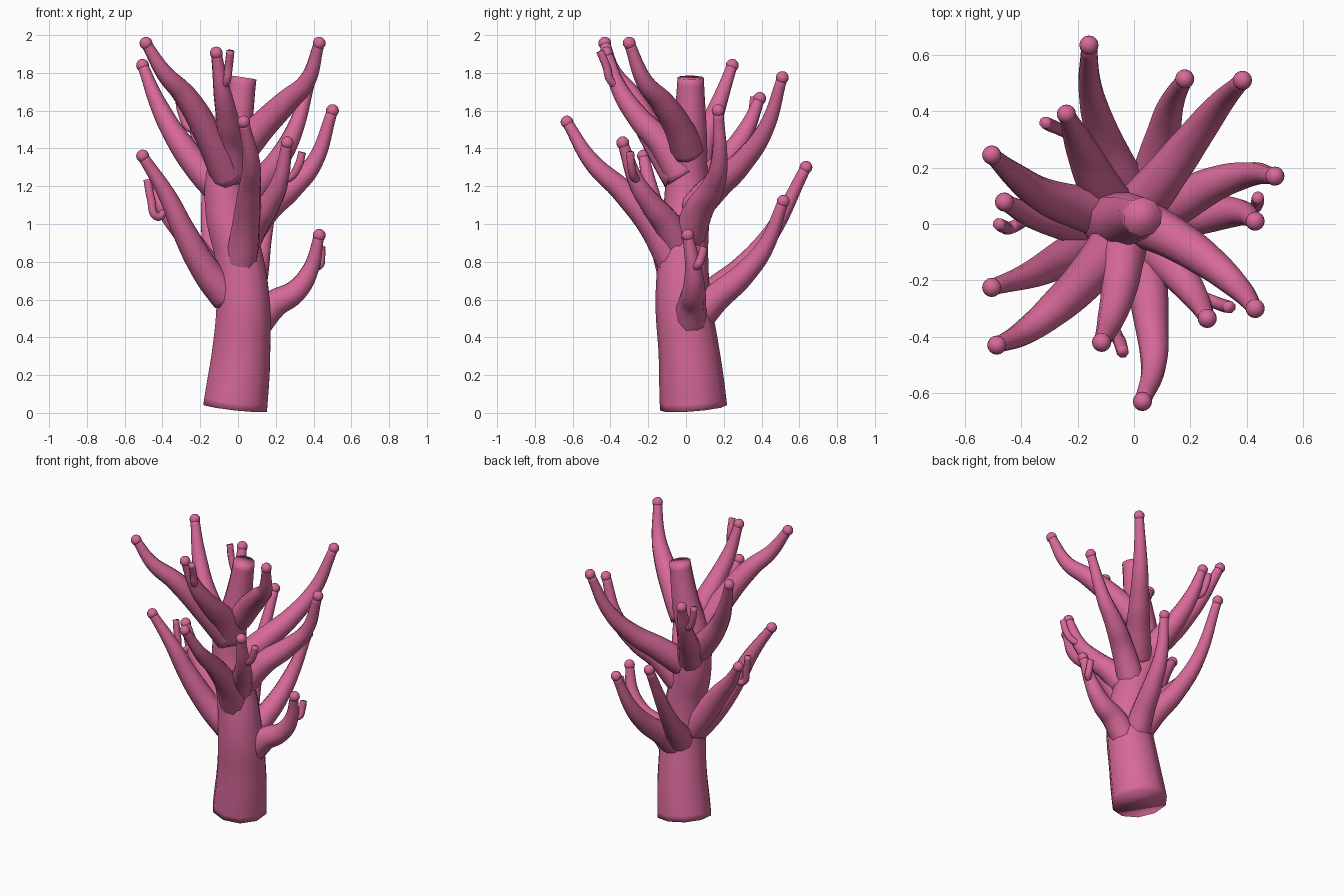
import bpy, bmesh, math

pink = bpy.data.materials.new("coral pink")
pink.diffuse_color = (0.68, 0.14, 0.32, 1)


def finish(obj, name, angle):
    obj.name = name
    obj.data.materials.clear()
    obj.data.materials.append(pink)
    bpy.ops.object.select_all(action='DESELECT')
    obj.select_set(True)
    bpy.context.view_layer.objects.active = obj
    bpy.ops.object.shade_smooth_by_angle(angle=math.radians(angle))


def tube(name, points, radii, sides=8):
    """Smooth tapered tube whose end caps are welded and shaded softly."""
    curve = bpy.data.curves.new(name, 'CURVE')
    curve.dimensions = '3D'
    curve.bevel_depth = 1.0
    curve.bevel_resolution = (sides - 4) // 2
    curve.use_fill_caps = True
    curve.resolution_u = 8
    spline = curve.splines.new('BEZIER')
    spline.bezier_points.add(len(points) - 1)
    spline.radius_interpolation = 'CARDINAL'
    for bp, co, r in zip(spline.bezier_points, points, radii):
        bp.co = co
        bp.radius = r
        bp.handle_left_type = bp.handle_right_type = 'AUTO'
    obj = bpy.data.objects.new(name, curve)
    bpy.context.collection.objects.link(obj)
    bpy.ops.object.select_all(action='DESELECT')
    obj.select_set(True)
    bpy.context.view_layer.objects.active = obj
    bpy.ops.object.convert(target='MESH')
    obj = bpy.context.object
    # Weld the caps to the tube
    bm = bmesh.new()
    bm.from_mesh(obj.data)
    bmesh.ops.remove_doubles(bm, verts=bm.verts, dist=0.0005)
    bmesh.ops.recalc_face_normals(bm, faces=bm.faces)
    bm.to_mesh(obj.data)
    bm.free()
    finish(obj, name, 180)


def branch(name, *points):
    """Tapered branch with a round bud at its tip."""
    tube(name, points, (0.087, 0.077, 0.063, 0.046, 0.029), 10)
    bpy.ops.mesh.primitive_uv_sphere_add(segments=16, ring_count=10,
                                         radius=0.034, location=points[-1])
    finish(bpy.context.object, name + "_bud", 60)


def twig(name, *points):
    tube(name, points, (0.022, 0.022, 0.023, 0.022))


# Trunk, leaning and narrowing to a flat top
tube("trunk",
     [(-0.015, 0.04, 0.027), (0.015, 0.018, 0.3), (0.027, -0.015, 0.6),
      (0.005, -0.015, 0.82), (-0.055, 0.0, 1.06), (-0.065, 0.005, 1.25),
      (-0.012, 0.02, 1.5), (0.031, 0.025, 1.775)],
     (0.178, 0.163, 0.147, 0.133, 0.122, 0.109, 0.09, 0.07), 10)

# Lower branches
branch("low_right_branch", (0.085, 0.02, 0.46), (0.19, 0.03, 0.575),
       (0.30, 0.04, 0.64), (0.38, 0.04, 0.75), (0.43, 0.01, 0.94))
branch("low_back_branch", (0.005, 0.045, 0.53), (-0.04, 0.15, 0.64),
       (-0.10, 0.29, 0.76), (-0.15, 0.45, 0.95), (-0.16, 0.635, 1.30))
branch("low_back_right_branch", (0.03, 0.055, 0.5), (0.06, 0.15, 0.6),
       (0.10, 0.30, 0.73), (0.13, 0.42, 0.88), (0.18, 0.515, 1.12))
branch("low_front_left_branch", (-0.055, -0.03, 0.61), (-0.17, -0.08, 0.755),
       (-0.285, -0.14, 0.96), (-0.38, -0.185, 1.16), (-0.505, -0.225, 1.36))
branch("low_left_branch", (-0.045, 0.0, 0.62), (-0.15, 0.0, 0.76),
       (-0.27, 0.01, 0.93), (-0.37, 0.035, 1.05), (-0.46, 0.078, 1.19))

# Middle branches
branch("mid_front_branch", (0.015, -0.06, 0.78), (0.04, -0.17, 0.98),
       (0.06, -0.33, 1.17), (0.07, -0.50, 1.33), (0.03, -0.63, 1.54))
branch("mid_front_right_branch", (0.02, -0.03, 0.87), (0.09, -0.10, 1.0),
       (0.16, -0.18, 1.1), (0.22, -0.26, 1.22), (0.26, -0.335, 1.43))
branch("mid_right_branch", (0.03, 0.01, 0.92), (0.15, 0.07, 1.08),
       (0.28, 0.14, 1.19), (0.40, 0.175, 1.32), (0.50, 0.17, 1.60))
branch("mid_back_right_branch", (0.0, 0.04, 1.08), (0.10, 0.16, 1.2),
       (0.20, 0.29, 1.32), (0.30, 0.42, 1.5), (0.385, 0.51, 1.775))
branch("mid_back_left_branch", (-0.06, 0.03, 1.10), (-0.12, 0.13, 1.24),
       (-0.17, 0.23, 1.36), (-0.21, 0.32, 1.5), (-0.24, 0.39, 1.665))

# Upper branches
branch("top_left_branch", (-0.08, 0.03, 1.17), (-0.20, 0.06, 1.29),
       (-0.32, 0.10, 1.45), (-0.42, 0.17, 1.63), (-0.505, 0.245, 1.84))
branch("top_front_left_branch", (-0.05, -0.04, 1.24), (-0.15, -0.17, 1.46),
       (-0.28, -0.30, 1.68), (-0.39, -0.385, 1.80), (-0.487, -0.43, 1.957))
branch("top_front_branch", (-0.03, -0.02, 1.25), (-0.04, -0.12, 1.42),
       (-0.055, -0.24, 1.55), (-0.085, -0.35, 1.71), (-0.115, -0.42, 1.905))
branch("top_front_right_branch", (0.01, 0.01, 1.385), (0.12, -0.04, 1.51),
       (0.26, -0.13, 1.65), (0.365, -0.22, 1.755), (0.43, -0.30, 1.957))

# Small side twigs
twig("low_right_twig", (0.38, 0.04, 0.785), (0.43, 0.06, 0.78),
     (0.438, 0.08, 0.82), (0.44, 0.095, 0.88))
twig("low_left_twig", (-0.38, 0.02, 1.07), (-0.43, -0.01, 1.04),
     (-0.46, -0.01, 1.13), (-0.48, 0.0, 1.235))
twig("mid_front_right_twig", (0.22, -0.25, 1.23), (0.28, -0.275, 1.25),
     (0.32, -0.29, 1.31), (0.34, -0.295, 1.38))
twig("mid_back_left_twig", (-0.21, 0.31, 1.5), (-0.26, 0.335, 1.51),
     (-0.295, 0.35, 1.58), (-0.315, 0.36, 1.67))
twig("top_front_twig", (-0.08, -0.36, 1.73), (-0.06, -0.40, 1.76),
     (-0.05, -0.42, 1.83), (-0.04, -0.455, 1.915))
